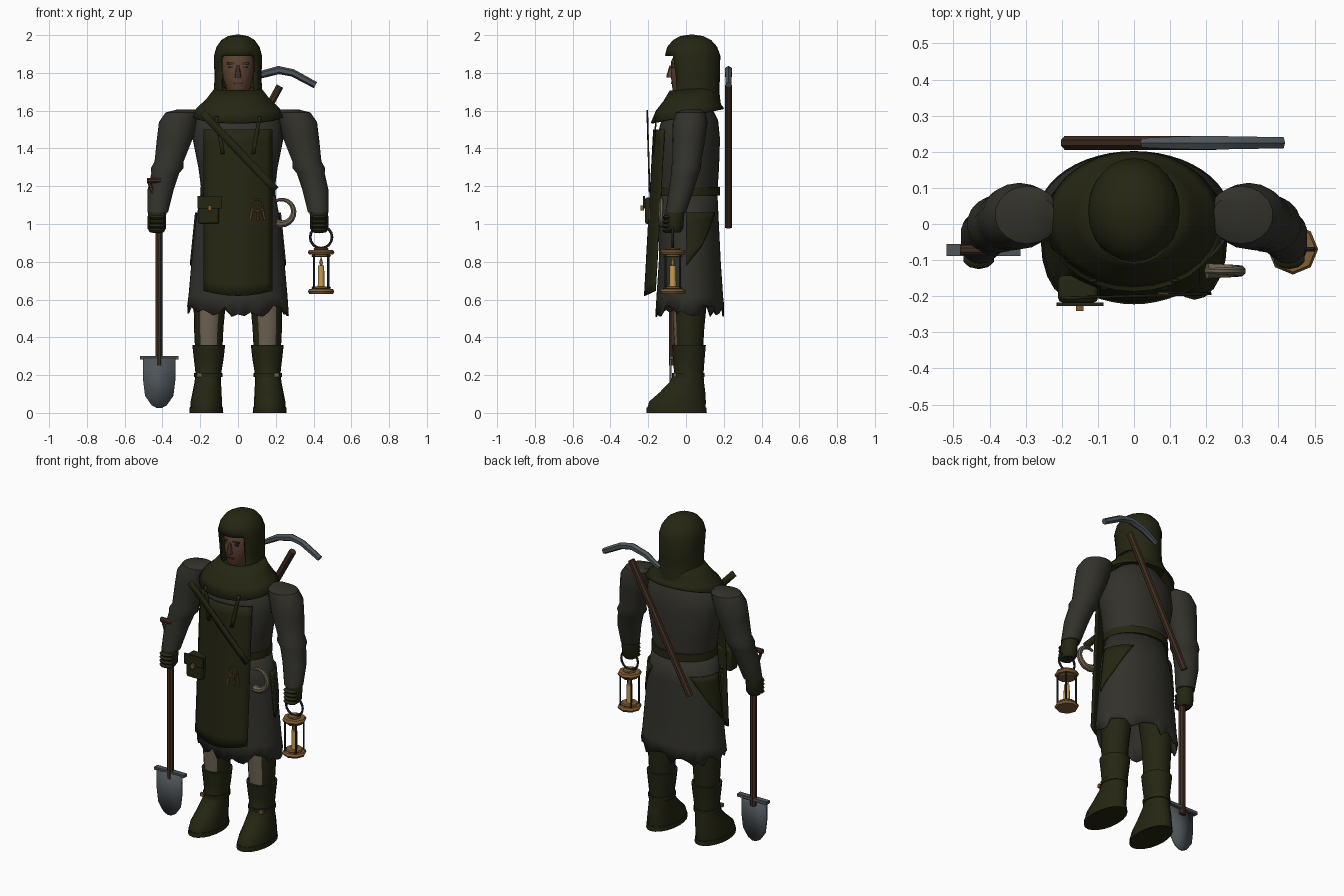
import bpy, bmesh, math, random
from mathutils import Vector

random.seed(4)
if "Cube" in bpy.data.objects:
    bpy.data.objects.remove(bpy.data.objects["Cube"], do_unlink=True)


def material(name, r, g, b):
    m = bpy.data.materials.new(name)
    m.use_nodes = True
    m.diffuse_color = (r, g, b, 1)
    bsdf = next(n for n in m.node_tree.nodes if n.type == 'BSDF_PRINCIPLED')
    bsdf.inputs["Base Color"].default_value = (r, g, b, 1)
    bsdf.inputs["Roughness"].default_value = 0.8
    return m


OLIVE = material("dark olive leather", .018, .019, .006)
GREY = material("charcoal cloth", .032, .031, .024)
WOOD = material("brown wood", .052, .027, .015)
STEEL = material("worn steel", .075, .09, .1)
SKIN = material("skin", .11, .055, .032)
BRASS = material("old brass", .22, .11, .035)
WAX = material("candle yellow", .55, .33, .08)
TAN = material("pale torn cloth", .15, .12, .08)
IRON = material("dark iron", .02, .024, .028)
made = []


def finish(name, bm, mat, thick=0, bevel=0):
    bmesh.ops.recalc_face_normals(bm, faces=bm.faces)
    me = bpy.data.meshes.new(name)
    bm.to_mesh(me)
    bm.free()
    me.materials.append(mat)
    ob = bpy.data.objects.new(name, me)
    bpy.context.collection.objects.link(ob)
    if thick:
        mod = ob.modifiers.new("thickness", 'SOLIDIFY')
        mod.thickness, mod.offset = thick, 0
    if bevel:
        mod = ob.modifiers.new("bevel", 'BEVEL')
        mod.width, mod.segments = bevel, 2
    made.append(ob)
    return ob


def loft(name, rings, mat, n=20, caps=True, thick=0, side=1, tweak=None, keep=None):
    """Skin over horizontal ellipses given as (x, y, z, rx, ry)."""
    bm = bmesh.new()
    loops = []
    for k, (x, y, z, rx, ry) in enumerate(rings):
        loop = []
        for i in range(n):
            a = math.tau * i / n - math.pi / 2
            p = Vector((side * x + rx * math.cos(a), y + ry * math.sin(a), z))
            loop.append(bm.verts.new(tweak(p, k) if tweak else p))
        loops.append(loop)
    for lo, hi in zip(loops, loops[1:]):
        for i in range(n):
            j = (i + 1) % n
            bm.faces.new((lo[i], lo[j], hi[j], hi[i]))
    if caps:
        bm.faces.new(loops[0])
        bm.faces.new(loops[-1])
    if keep:
        gone = [f for f in bm.faces if not keep(f.calc_center_median())]
        bmesh.ops.delete(bm, geom=gone, context='FACES')
    return finish(name, bm, mat, thick)


def sheet(name, fn, mat, nu=10, nv=6, thick=.008):
    """Curved plate from a function of u and v in 0..1."""
    bm = bmesh.new()
    g = [[bm.verts.new(fn(i / nu, j / nv)) for j in range(nv + 1)] for i in range(nu + 1)]
    for i in range(nu):
        for j in range(nv):
            bm.faces.new((g[i][j], g[i + 1][j], g[i + 1][j + 1], g[i][j + 1]))
    return finish(name, bm, mat, thick)


def box(name, centre, size, mat, bevel=0):
    bm = bmesh.new()
    bmesh.ops.create_cube(bm, size=1)
    for v in bm.verts:
        v.co = Vector(a * b + c for a, b, c in zip(v.co, size, centre))
    return finish(name, bm, mat, 0, bevel)


def ball(name, centre, size, mat):
    bm = bmesh.new()
    bmesh.ops.create_uvsphere(bm, u_segments=10, v_segments=6, radius=1)
    for v in bm.verts:
        v.co = Vector(a * b + c for a, b, c in zip(v.co, size, centre))
    return finish(name, bm, mat)


def tube(name, pts, radii, mat, n=8, closed=False):
    """Round bar along a path lying roughly in the x-z plane."""
    pts = [Vector(p) for p in pts]
    if not isinstance(radii, (list, tuple)):
        radii = [radii] * len(pts)
    bm = bmesh.new()
    loops, last = [], len(pts) - 1
    for k, p in enumerate(pts):
        before = pts[k - 1] if k or closed else p
        after = pts[(k + 1) % len(pts)] if k < last or closed else p
        across = Vector((0, 1, 0))
        other = (after - before).normalized().cross(across).normalized()
        loops.append([bm.verts.new(p + radii[k] * (across * math.cos(math.tau * (i + .5) / n)
                      + other * math.sin(math.tau * (i + .5) / n))) for i in range(n)])
    pairs = list(zip(loops, loops[1:])) + ([(loops[-1], loops[0])] if closed else [])
    for lo, hi in pairs:
        for i in range(n):
            bm.faces.new((lo[i], lo[(i + 1) % n], hi[(i + 1) % n], hi[i]))
    if not closed:
        bm.faces.new(loops[0])
        bm.faces.new(loops[-1])
    return finish(name, bm, mat)


def circle(x, y, z, r, start=0, sweep=360, n=16):
    angles = [math.radians(start + sweep * i / n) for i in range(n + (sweep < 360))]
    return [(x + r * math.cos(a), y, z + r * math.sin(a)) for a in angles]


# Torso, belt and skirt with a ragged hem
loft("tunic", [(0, .01, 1.15, .19, .155), (0, .01, 1.3, .21, .165), (0, .012, 1.45, .24, .168),
               (0, .02, 1.55, .225, .15), (0, .03, 1.63, .13, .1)], GREY, 28)
loft("belt", [(0, .012, 1.15, .2, .168), (0, .012, 1.195, .198, .168)], OLIVE, 28)


def ragged(p, k):
    return p + Vector((0, 0, random.uniform(-.025, .045))) if k == 0 else p


loft("skirt", [(0, .02, .53, .265, .178), (0, .02, .62, .258, .172), (0, .02, .8, .242, .16),
               (0, .015, 1.0, .222, .155), (0, .01, 1.17, .192, .152)],
     GREY, 48, caps=False, thick=.008, tweak=ragged)

# Apron, bib straps, shoulder strap
sheet("apron", lambda u, v: Vector((
    .36 * (u - .5), -.17 - .055 * .88 * v + 1.7 * (.36 * (u - .5)) ** 2,
    1.5 - .88 * v + v ** 8 * .8 * (.36 * (u - .5)) ** 2)), OLIVE, 12, 14)
sheet("shoulder_strap", lambda u, v: Vector((
    -.19 + .39 * u + .028 * (v - .5), -.205 + .012 * u, 1.59 - .41 * u + .028 * (v - .5))), OLIVE, 8, 1)

for s, tag in ((1, "left"), (-1, "right")):
    sheet(tag + "_bib_strap", lambda u, v: Vector((
        s * (.07 + .035 * u + .02 * v), -.176 + .02 * u, 1.37 + .2 * u)), OLIVE, 4, 1)
    # Leather patch on the side of the skirt, pointed at the bottom
    def patch(u, v):
        a = math.radians(-5 + 60 * u * (1 - .55 * v))
        z = 1.06 - .28 * v + .1 * v * u
        rx, ry = .222 + .1 * (1 - z), .157 + .03 * (1 - z)
        return Vector((s * (rx + .008) * math.cos(a), .017 + (ry + .008) * math.sin(a), z))
    sheet(tag + "_skirt_patch", patch, OLIVE, 8, 6)
    # Sleeves with a fold at the elbow
    loft(tag + "_sleeve", [(.425, -.055, 1.06, .055, .055), (.41, -.025, 1.18, .07, .066),
                           (.385, -.005, 1.27, .075, .074), (.375, 0, 1.295, .088, .08),
                           (.365, .005, 1.33, .078, .076), (.335, .015, 1.45, .096, .088),
                           (.318, .022, 1.54, .102, .092), (.295, .025, 1.59, .09, .08),
                           (.27, .03, 1.607, .05, .045)], GREY, 18, side=s)
    # Gloves with curled fingers
    loft(tag + "_glove", [(.43, -.065, .955, .035, .035), (.43, -.065, .975, .048, .05),
                          (.43, -.06, 1.04, .048, .05), (.425, -.055, 1.075, .05, .05)],
         OLIVE, 12, side=s)
    for i in range(4):
        ball(tag + "_finger", (s * .43, -.095, .965 + .023 * i), (.045, .03, .014), OLIVE)
    # Legs: pale torn cloth in front, leather behind
    leg = loft(tag + "_leg", [(.155, .015, .33, .072, .075), (.155, .015, .45, .078, .082),
                              (.15, .02, .58, .085, .09), (.13, .02, .75, .09, .1)],
               OLIVE, 20, side=s)
    leg.data.materials.append(TAN)
    for f in leg.data.polygons:
        f.material_index = 1 if f.normal.y < -.75 else 0
    # Boots
    loft(tag + "_boot_sole", [(.168, -.05, 0, .09, .16), (.168, -.05, .028, .088, .158)],
         OLIVE, 20, side=s)
    loft(tag + "_boot", [(.168, -.05, .028, .085, .154), (.168, -.045, .06, .083, .15),
                         (.164, -.018, .11, .077, .12), (.16, .005, .165, .07, .09),
                         (.157, .015, .21, .068, .078), (.155, .015, .28, .078, .083),
                         (.155, .015, .36, .087, .09)], OLIVE, 20, side=s)
    loft(tag + "_boot_strap", [(.157, .013, .19, .075, .086), (.157, .013, .212, .075, .086)],
         OLIVE, 20, side=s)
    box(tag + "_boot_buckle", (s * .205, -.058, .2), (.022, .016, .022), BRASS)

# Head and face
loft("head", [(0, 0, 1.67, .035, .05), (0, 0, 1.7, .058, .07), (0, .01, 1.78, .082, .09),
              (0, .02, 1.86, .088, .1), (0, .03, 1.92, .07, .08)], SKIN, 20)
loft("nose", [(0, -.08, 1.775, .017, .022), (0, -.08, 1.79, .015, .022),
              (0, -.075, 1.84, .008, .012)], SKIN, 8)
box("mouth", (0, -.076, 1.745), (.045, .008, .006), WOOD)
for s, tag in ((1, "left"), (-1, "right")):
    box(tag + "_eye", (s * .036, -.071, 1.83), (.026, .009, .01), IRON)
    box(tag + "_brow", (s * .038, -.074, 1.85), (.038, .012, .01), WOOD)


# Hood with a face opening, and the shoulder cowl
def hood_keep(c):
    a = math.degrees(math.atan2(abs(c.x), .04 - c.y))
    return a > 48 or not 1.69 < c.z < 1.89


loft("hood", [(0, .045, 1.64, .135, .135), (0, .045, 1.69, .122, .128), (0, .042, 1.78, .12, .132),
              (0, .035, 1.89, .122, .142), (0, .033, 1.935, .11, .128), (0, .032, 1.97, .085, .098),
              (0, .03, 1.99, .052, .06), (0, .03, 1.997, .012, .014)],
     OLIVE, 24, thick=.01, keep=hood_keep)
loft("cowl", [(0, .008, 1.57, .24, .19), (0, .015, 1.61, .215, .17), (0, .025, 1.655, .165, .142),
              (0, .04, 1.71, .122, .122)], OLIVE, 28, caps=False, thick=.01,
     tweak=lambda p, k: p + Vector((0, 0, .2 * p.y if k == 0 else .08 * p.y)))

# Belt pouch, keys and hooked horn
box("pouch", (-.155, -.18, 1.07), (.11, .075, .14), OLIVE, .012)
box("pouch_flap", (-.15, -.222, 1.115), (.13, .009, .065), OLIVE)
box("pouch_clasp", (-.15, -.232, 1.085), (.02, .018, .028), BRASS)
box("belt_buckle", (.015, -.183, 1.17), (.045, .008, .03), BRASS)
tube("key_ring", circle(.1, -.193, 1.1, .032, n=12), .004, BRASS, 6, True)
for dx in (-.025, .005, .03):
    tube("key", [(.1 + dx, -.193, 1.08), (.1 + dx * 1.4, -.193, 1.02)], .006, BRASS, 6)
tube("horn", circle(.23, -.13, 1.065, .065, 120, -235, 12),
     [.008 + .0012 * i for i in range(13)], TAN, 8)

# Shovel
X, Y = -.417, -.072
tube("shovel_shaft", [(X, Y, .25), (X, Y, 1.1)], .02, WOOD)
for dx in (-.055, .0):
    tube("shovel_grip_arm", [(X - .005, Y, 1.08), (X + dx, Y, 1.225)], .01, WOOD, 6)
tube("shovel_grip", [(X - .065, Y, 1.23), (X + .01, Y, 1.23)], .015, WOOD)
half = [(.085, .29), (.085, .17), (.075, .09), (.04, .04), (.012, .025)]
bm = bmesh.new()
outline = half + [(-x, z) for x, z in reversed(half)]
bm.faces.new([bm.verts.new((X + x, Y - .01, z)) for x, z in outline])
finish("shovel_blade", bm, STEEL, .012)
box("shovel_tread", (X, Y, .292), (.205, .032, .018), STEEL)

# Lantern
X, Y = .44, -.07
for name, z0, z1, r in (("base", .63, .655, .07), ("base_rim", .655, .668, .052),
                        ("cap", .838, .863, .07), ("cap_rim", .825, .838, .052),
                        ("cap_top", .863, .874, .04)):
    loft("lantern_" + name, [(X, Y, z0, r * .9, r * .9), (X, Y, (z0 + z1) / 2, r, r),
                             (X, Y, z1, r * .9, r * .9)], BRASS, 8)
for i in range(4):
    a = math.radians(45 + 90 * i)
    px, py = X + .054 * math.cos(a), Y + .054 * math.sin(a)
    tube("lantern_post", [(px, py, .65), (px, py, .84)], .006, IRON, 6)
loft("candle", [(X, Y, .66, .019, .019), (X, Y, .78, .017, .017)], WAX, 10)
loft("flame", [(X, Y, .78, .006, .006), (X, Y, .795, .01, .01), (X, Y, .825, .002, .002)], WAX, 8)
tube("lantern_ring", circle(X, Y, .93, .058), .007, IRON, 6, True)

# Pickaxe slung across the back
tube("pick_handle", [(-.185, .225, .985), (.222, .225, 1.73)], .021, WOOD)
tube("pick_head", [(.025, .225, 1.735), (.12, .225, 1.79), (.215, .225, 1.815), (.29, .225, 1.8),
                   (.41, .225, 1.735)], [.015, .02, .022, .02, .018], STEEL, 6)

# Smooth shading with sharp edges kept
for ob in bpy.context.selected_objects:
    ob.select_set(False)
for ob in made:
    ob.select_set(True)
bpy.context.view_layer.objects.active = made[0]
bpy.ops.object.shade_smooth_by_angle(angle=math.radians(40))
